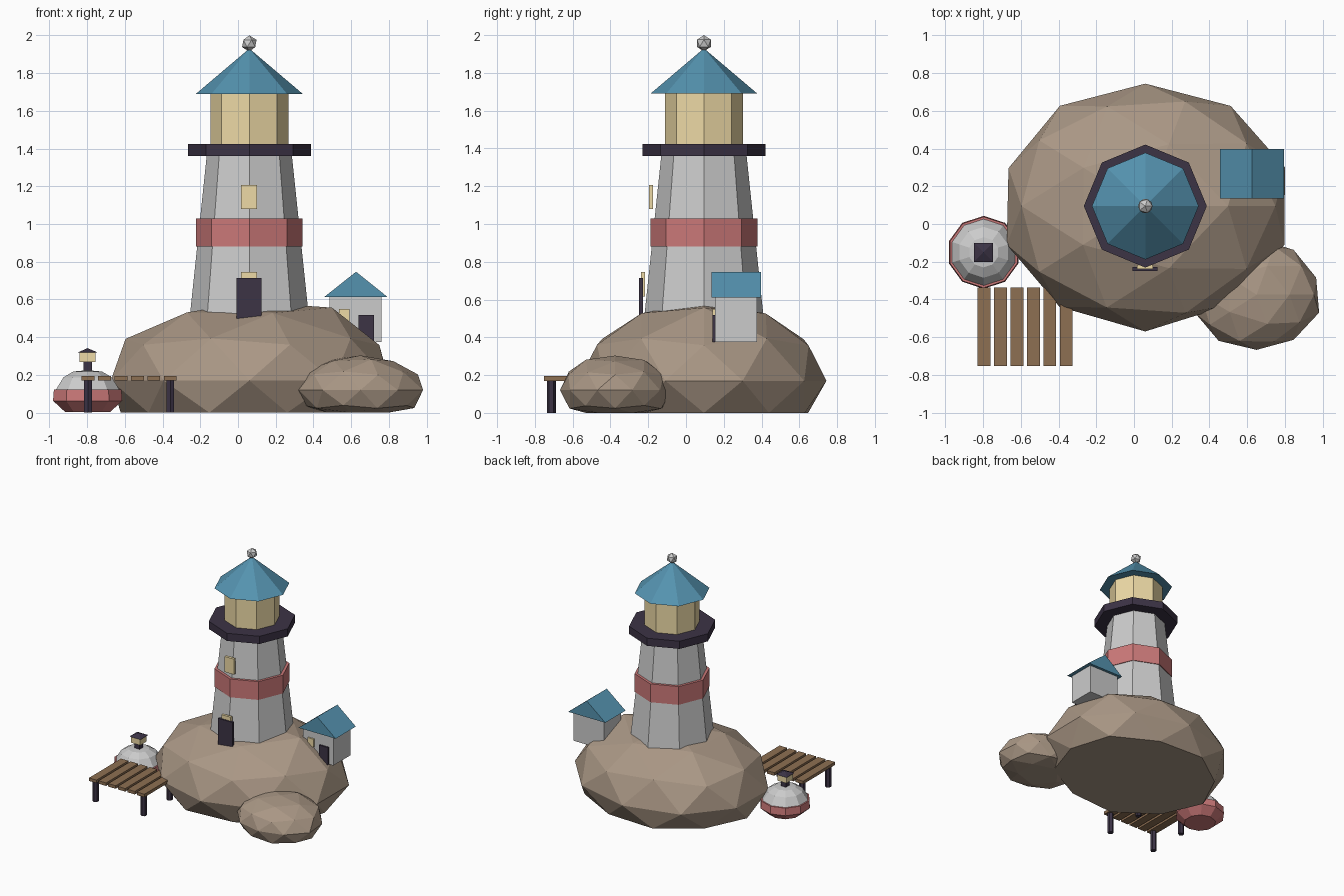
import bpy, bmesh, math, random
from mathutils import Vector

if "Cube" in bpy.data.objects:
    bpy.data.objects.remove(bpy.data.objects["Cube"])

random.seed(4)
TX, TY = 0.06, 0.095          # tower axis


def material(name, rgb):
    m = bpy.data.materials.new(name)
    m.diffuse_color = (*rgb, 1)
    m.use_nodes = True
    m.node_tree.nodes["Principled BSDF"].inputs["Base Color"].default_value = m.diffuse_color
    return m


ROCK = material("rock", (0.40, 0.31, 0.235))
BLUE = material("roof_blue", (0.09, 0.29, 0.43))
RED = material("red", (0.60, 0.19, 0.19))
GLOW = material("lamp_yellow", (0.85, 0.70, 0.38))
DARK = material("dark", (0.045, 0.033, 0.06))
WOOD = material("wood", (0.27, 0.16, 0.085))


def finish(bm, name, mat):
    bmesh.ops.recalc_face_normals(bm, faces=bm.faces)
    me = bpy.data.meshes.new(name)
    bm.to_mesh(me)
    bm.free()
    ob = bpy.data.objects.new(name, me)
    bpy.context.collection.objects.link(ob)
    if mat:
        me.materials.append(mat)
    return ob


def box(name, x, y, z, mat=None):
    """Box from (min, max) ranges."""
    bm = bmesh.new()
    bmesh.ops.create_cube(bm, size=1)
    for v in bm.verts:
        v.co = Vector([(r[0] + r[1]) / 2 + c * (r[1] - r[0])
                       for c, r in zip(v.co, (x, y, z))])
    return finish(bm, name, mat)


def lathe(name, cx, cy, profile, n, mat=None, phase=90):
    """Faceted solid of revolution from (radius, z) points, capped."""
    bm = bmesh.new()
    rings = []
    for r, z in profile:
        if r == 0:
            rings.append([bm.verts.new((cx, cy, z))])
        else:
            rings.append([bm.verts.new((cx + r * math.cos(a), cy + r * math.sin(a), z))
                          for a in (math.radians(phase + 360 * i / n) for i in range(n))])
    for a, b in zip(rings, rings[1:]):
        for i in range(n):
            j = (i + 1) % n
            if len(b) == 1:
                bm.faces.new((a[i], a[j], b[0]))
            else:
                bm.faces.new((a[i], a[j], b[j], b[i]))
    for ring in (rings[0], rings[-1]):
        if len(ring) > 1:
            bm.faces.new(ring)
    return finish(bm, name, mat)


def boulder(name, centre, scale, jitter, tweak=None):
    """Jittered icosphere, flattened on the ground."""
    bm = bmesh.new()
    bmesh.ops.create_icosphere(bm, subdivisions=2, radius=1)
    for v in bm.verts:
        k = 1 + random.uniform(-jitter, jitter)
        if tweak:
            k *= tweak(v.co)
        v.co = Vector([c + u * s * k for c, u, s in zip(centre, v.co, scale)])
        v.co.z = max(v.co.z, 0)
    return finish(bm, name, ROCK)


# island rocks
boulder("main_rock", (TX, TY, 0.17), (0.77, 0.657, 0.42), 0.015,
        lambda c: 1.07 if c.x > 0.4 and c.z > 0.8 else 1)
boulder("small_rock", (0.65, -0.375, 0.12), (0.34, 0.30, 0.185), 0.03)

# lighthouse
lathe("tower", TX, TY, [(0.325, 0.42), (0.225, 1.37)], 8)
lathe("tower_band", TX, TY, [(0.283, 0.88), (0.283, 1.03)], 8, RED)
lathe("gallery", TX, TY, [(0.326, 1.36), (0.326, 1.423)], 8, DARK)
lathe("lantern_room", TX, TY, [(0.207, 1.42), (0.207, 1.70)], 8, GLOW)
lathe("tower_roof", TX, TY, [(0.283, 1.69), (0, 1.93)], 8, BLUE)
bm = bmesh.new()
bmesh.ops.create_icosphere(bm, subdivisions=1, radius=0.043)
bmesh.ops.translate(bm, verts=bm.verts, vec=(TX, TY, 1.957))
finish(bm, "finial", None)
box("tower_door", (-0.008, 0.124), (-0.249, -0.228), (0.48, 0.713), DARK)
box("lower_window", (0.015, 0.10), (-0.238, -0.217), (0.615, 0.745), GLOW)
box("upper_window", (0.015, 0.10), (-0.196, -0.174), (1.08, 1.207), GLOW)

# keeper's shed
box("shed_body", (0.485, 0.76), (0.153, 0.375), (0.375, 0.62))
bm = bmesh.new()
ends = [[bm.verts.new((x, y, z)) for x, z in ((0.456, 0.612), (0.794, 0.612), (0.626, 0.747))]
        for y in (0.135, 0.397)]
for e in ends:
    bm.faces.new(e)
for i in range(3):
    j = (i + 1) % 3
    bm.faces.new((ends[0][i], ends[0][j], ends[1][j], ends[1][i]))
finish(bm, "shed_roof", BLUE)
box("shed_door", (0.64, 0.72), (0.139, 0.156), (0.375, 0.517), DARK)
box("shed_window", (0.535, 0.59), (0.141, 0.156), (0.485, 0.55), GLOW)

# jetty
for i in range(6):
    x = -0.795 + i * 0.0872
    box(f"jetty_plank_{i + 1}", (x - 0.034, x + 0.034), (-0.752, -0.337), (0.17, 0.195), WOOD)
for x in (-0.795, -0.359):
    for y in (-0.713, -0.375):
        lathe("jetty_post", x, y, [(0.024, 0), (0.024, 0.172)], 6, DARK)

# buoy
BX, BY = -0.797, -0.15
lathe("buoy_hull", BX, BY, [(0.125, 0.003), (0.193, 0.063), (0.188, 0.123)], 10, RED)
lathe("buoy_top", BX, BY, [(0.178, 0.12), (0.135, 0.187), (0.08, 0.218), (0, 0.225)], 10)
box("buoy_stem", (BX - 0.023, BX + 0.023), (BY - 0.023, BY + 0.023), (0.2, 0.27), DARK)
box("buoy_lamp", (BX - 0.042, BX + 0.042), (BY - 0.042, BY + 0.042), (0.268, 0.323), GLOW)
lathe("buoy_cap", BX, BY, [(0.071, 0.32), (0, 0.342)], 4, DARK, 45)
